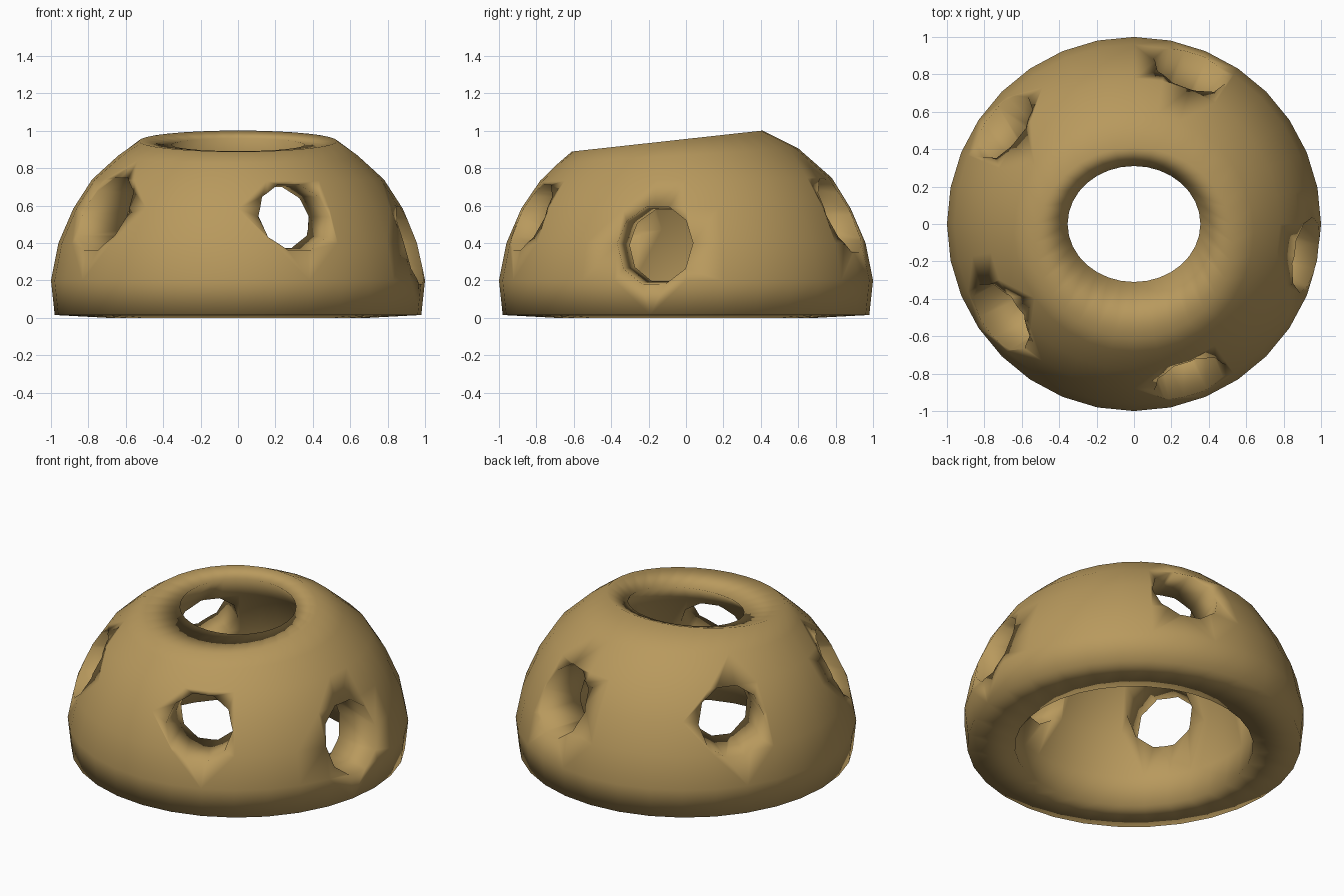
import bpy, bmesh
from math import sin, cos, pi, radians
from mathutils import Matrix, Vector

if "Cube" in bpy.data.objects:
    bpy.data.objects.remove(bpy.data.objects["Cube"])

SIDES = 32


def make_object(name, bm):
    bmesh.ops.recalc_face_normals(bm, faces=bm.faces)
    for f in bm.faces:
        f.smooth = True
    mesh = bpy.data.meshes.new(name)
    bm.to_mesh(mesh)
    bm.free()
    obj = bpy.data.objects.new(name, mesh)
    bpy.context.collection.objects.link(obj)
    return obj


# Thick dome shell: rings of (x radius, y radius, height, y shift, tilt)
RINGS = [
    (0.70, 0.70, 0.00, 0, 0), (0.98, 0.98, 0.015, 0, 0),       # base rim
    (1.00, 1.00, 0.20, 0, 0), (0.96, 0.96, 0.40, 0, 0),        # outside
    (0.88, 0.88, 0.585, 0, 0), (0.78, 0.78, 0.74, 0, 0.01),
    (0.64, 0.64, 0.87, -0.04, 0.06), (0.53, 0.51, 0.956, -0.10, 0.11),
    (0.355, 0.31, 0.925, 0, 0.11),                             # top opening
    (0.53, 0.52, 0.74, 0, 0.03), (0.66, 0.66, 0.47, 0, 0),     # inside
    (0.72, 0.72, 0.20, 0, 0),
]
bm = bmesh.new()
loops = []
for rx, ry, z, shift, tilt in RINGS:
    loop = []
    for i in range(SIDES):
        a = 2 * pi * i / SIDES
        y = ry * sin(a) + shift
        loop.append(bm.verts.new((rx * cos(a), y, z + tilt * y)))
    loops.append(loop)
for k, lower in enumerate(loops):
    upper = loops[(k + 1) % len(loops)]
    for i in range(SIDES):
        j = (i + 1) % SIDES
        bm.faces.new((lower[i], lower[j], upper[j], upper[i]))
dome = make_object("dome_shell", bm)

# Five side windows: (angle, height, half width, half height)
WINDOWS = [(-10, 0.39, 0.21, 0.22), (-70, 0.54, 0.21, 0.19), (-145, 0.56, 0.22, 0.21),
           (143, 0.57, 0.21, 0.20), (70, 0.55, 0.21, 0.21)]
cutters = []
for angle, z, w, h in WINDOWS:
    bm = bmesh.new()
    bmesh.ops.create_cone(bm, cap_ends=True, segments=10, radius1=0.86, radius2=1.06, depth=0.8)
    # slightly flared tunnel pointing outward
    place = (Matrix.Rotation(radians(angle), 4, 'Z') @ Matrix.Translation((0.85, 0, z))
             @ Matrix.Rotation(pi / 2, 4, 'Y') @ Matrix.Diagonal(Vector((h, w, 1, 1))))
    bmesh.ops.transform(bm, matrix=place, verts=bm.verts)
    cutter = make_object("window_cutter", bm)
    cutter.hide_render = True
    cutters.append(cutter)
    mod = dome.modifiers.new("window", 'BOOLEAN')
    mod.operation = 'DIFFERENCE'
    mod.solver = 'EXACT'
    mod.object = cutter

# Bake the cuts and drop the cutters
deps = bpy.context.evaluated_depsgraph_get()
baked = bpy.data.meshes.new_from_object(dome.evaluated_get(deps))
dome.modifiers.clear()
dome.data = baked
for c in cutters:
    bpy.data.objects.remove(c)

# Weld slivers and shade smooth all over
bm = bmesh.new()
bm.from_mesh(baked)
bmesh.ops.remove_doubles(bm, verts=bm.verts, dist=0.015)
for f in bm.faces:
    f.smooth = True
for e in bm.edges:
    e.smooth = True
bm.to_mesh(baked)
bm.free()

clay = bpy.data.materials.new("clay")
clay.diffuse_color = (0.48, 0.32, 0.11, 1)
clay.use_nodes = True
clay.node_tree.nodes["Principled BSDF"].inputs["Base Color"].default_value = clay.diffuse_color
baked.materials.clear()
baked.materials.append(clay)
